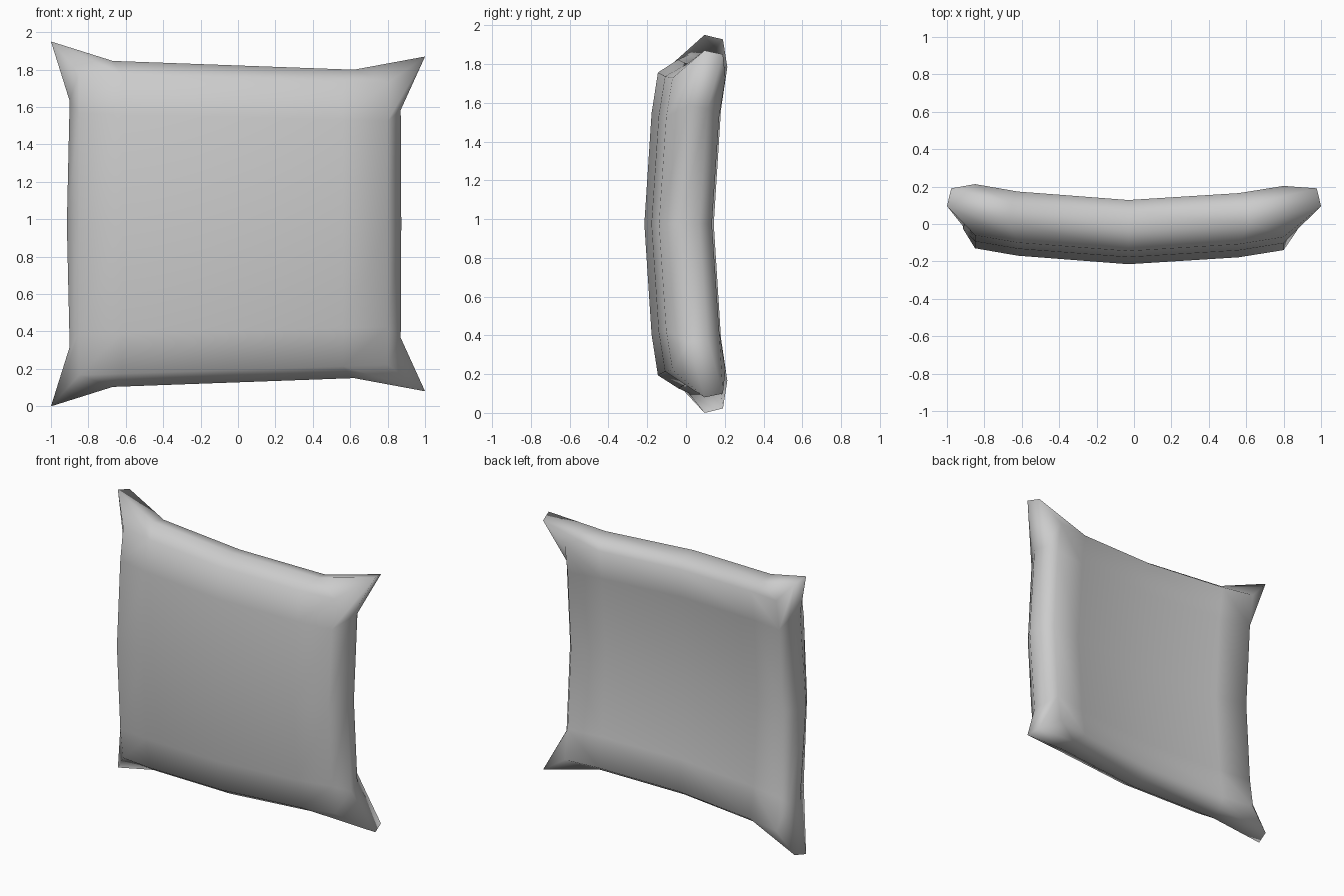
import bpy, bmesh

if "Cube" in bpy.data.objects:
    bpy.data.objects.remove(bpy.data.objects["Cube"])

CZ = 0.975  # mid height of the cushion

# Shared 5 x 5 layout of each panel; the outline ring follows its border
PANEL_X = [-0.85, -0.62, -0.03, 0.56, 0.80]
PANEL_Z = [-0.78, -0.57, 0.0, 0.57, 0.78]
RIM_X = [-1.0, -0.67, -0.03, 0.62, 1.0]
RIM_Z = [-0.935, -0.633, 0.0, 0.633, 0.935]
LEFT_X = [-1.0, -0.90, -0.915, -0.90, -1.0]
RIGHT_X = [1.0, 0.87, 0.873, 0.87, 1.0]
TOP_Z = [0.935, 0.847, 0.847, 0.847, 0.935]
BORDER = ([(i, 0) for i in range(4)] + [(4, j) for j in range(4)]
          + [(i, 4) for i in range(4, 0, -1)] + [(0, j) for j in range(4, 0, -1)])

bm = bmesh.new()


def point(x, z, depth):
    """Vertex on the bowed cushion, slightly taller on the left."""
    y = depth + 0.118 * x * x + 0.115 * z * z
    return bm.verts.new((x, y, CZ + z * (1 - 0.043 * x)))


def panel(depth):
    return {(i, j): point(PANEL_X[i], PANEL_Z[j], depth)
            for i in range(5) for j in range(5)}


def rim(depth, scale):
    ring = {}
    for i, j in BORDER:
        x, z = RIM_X[i], RIM_Z[j]
        if i == 0:
            x = LEFT_X[j]
        elif i == 4:
            x = RIGHT_X[j]
        if j == 0:
            z = -TOP_Z[i]
        elif j == 4:
            z = TOP_Z[i]
        ring[i, j] = point(x * scale, z * scale, depth)
    return ring


front = panel(-0.215)
layers = [front, rim(-0.123, 1.0), rim(-0.018, 0.977), panel(0.058)]

# Front and back panels
for grid in (layers[0], layers[-1]):
    for i in range(4):
        for j in range(4):
            bm.faces.new([grid[i, j], grid[i + 1, j], grid[i + 1, j + 1], grid[i, j + 1]])

# Padded border joining the panels, with pointed corners
for a, b in zip(layers, layers[1:]):
    for k, p in enumerate(BORDER):
        q = BORDER[(k + 1) % len(BORDER)]
        bm.faces.new([a[p], b[p], b[q], a[q]])

bmesh.ops.recalc_face_normals(bm, faces=bm.faces[:])
for f in bm.faces:
    f.smooth = True

mesh = bpy.data.meshes.new("cushion")
bm.to_mesh(mesh)
bm.free()
cushion = bpy.data.objects.new("cushion", mesh)
bpy.context.collection.objects.link(cushion)
